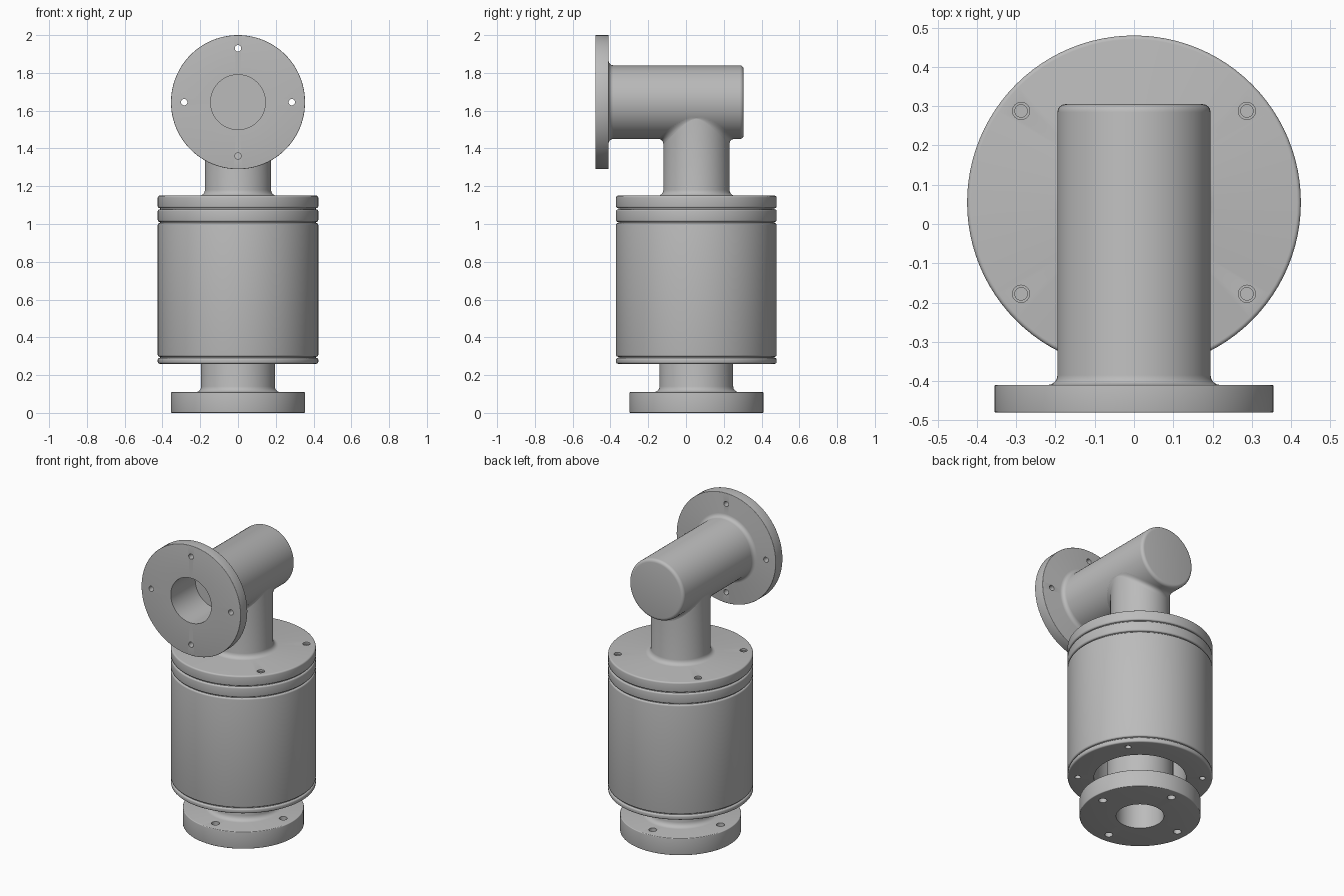
import bpy, bmesh, math
from mathutils import Vector, Matrix

cube = bpy.data.objects.get("Cube")
if cube:
    bpy.data.objects.remove(cube)

AXIS_Y = 0.055      # upright axis
PIPE_Z = 1.645      # height of the sideways pipe
NECK_R, PIPE_R = 0.175, 0.195

grey = bpy.data.materials.new("machined_grey")
grey.use_nodes = True
grey.diffuse_color = (0.5, 0.5, 0.5, 1)
grey.node_tree.nodes["Principled BSDF"].inputs["Base Color"].default_value = (0.5, 0.5, 0.5, 1)


def make_object(name, bm):
    mesh = bpy.data.meshes.new(name)
    bm.to_mesh(mesh)
    bm.free()
    obj = bpy.data.objects.new(name, mesh)
    bpy.context.collection.objects.link(obj)
    mesh.materials.append(grey)
    return obj


def rounded(profile, steps=4):
    """Round each (radius, height, fillet) corner of a profile."""
    out = []
    for i, (r, z, f) in enumerate(profile):
        p = Vector((r, z))
        if f == 0:
            out.append(p)
            continue
        a = (Vector(profile[i - 1][:2]) - p).normalized()
        b = (Vector(profile[i + 1][:2]) - p).normalized()
        centre = p + (a + b) * f
        for k in range(steps + 1):
            t = k / steps * math.pi / 2
            out.append(centre - b * f * math.cos(t) - a * f * math.sin(t))
    return out


def lathe(name, profile, matrix, sides=96):
    """Spin a profile that starts and ends on the axis."""
    bm = bmesh.new()
    verts = [bm.verts.new((p.x, 0, p.y)) for p in rounded(profile)]
    edges = [bm.edges.new(pair) for pair in zip(verts, verts[1:])]
    bmesh.ops.spin(bm, geom=verts + edges, cent=(0, 0, 0), axis=(0, 0, 1),
                   angle=math.tau, steps=sides, use_duplicate=False)
    bmesh.ops.remove_doubles(bm, verts=bm.verts, dist=1e-5)
    bmesh.ops.recalc_face_normals(bm, faces=bm.faces)
    bm.transform(matrix)
    return make_object(name, bm)


def drill(obj, angles, ring, radius, z0, z1, matrix):
    """Cut a ring of round holes between two heights."""
    bm = bmesh.new()
    for a in angles:
        t = math.radians(a)
        place = Matrix.Translation((ring * math.cos(t), ring * math.sin(t), (z0 + z1) / 2))
        bmesh.ops.create_cone(bm, cap_ends=True, segments=24, radius1=radius,
                              radius2=radius, depth=z1 - z0, matrix=matrix @ place)
    cutter = make_object(obj.name + "_cutter", bm)
    mod = obj.modifiers.new("bolt_holes", 'BOOLEAN')
    mod.operation, mod.solver, mod.object = 'DIFFERENCE', 'EXACT', cutter
    bpy.context.view_layer.objects.active = obj
    bpy.ops.object.modifier_apply(modifier=mod.name)
    bpy.data.objects.remove(cutter)


def smooth(obj):
    bpy.ops.object.select_all(action='DESELECT')
    obj.select_set(True)
    bpy.context.view_layer.objects.active = obj
    bpy.ops.object.shade_smooth_by_angle(angle=math.radians(30))


upright = Matrix.Translation((0, AXIS_Y, 0))
# local z runs from the front flange face towards the back
sideways = Matrix.Translation((0, -0.48, PIPE_Z)) @ Matrix.Rotation(-math.pi / 2, 4, 'X')
square = (0, 90, 180, 270)
splayed = (39, 141, 219, 321)

# Base flange with its blind bore and the pipe that enters the canister
base = lathe("base_flange", [
    (0, 0.25, 0), (0.14, 0.25, 0), (0.14, 0, 0), (0.355, 0, 0.005),
    (0.355, 0.11, 0.005), (0.195, 0.11, 0.03), (0.195, 0.92, 0), (0, 0.92, 0)], upright)
drill(base, square, 0.285, 0.024, -0.05, 0.2, upright)

# Canister: stacked rounded bands, open underneath, with the upper neck
R, GROOVE = 0.425, 0.413
profile = [(0, 0.9, 0), (0.27, 0.9, 0), (0.27, 0.26, 0)]
bands = [(0.26, 0.291), (0.297, 1.005), (1.011, 1.078), (1.084, 1.15)]
for low, high in bands:
    if low > bands[0][0]:
        profile.append((GROOVE, low, 0))
    profile += [(R, low, 0.01), (R, high, 0.01)]
    if high < bands[-1][1]:
        profile.append((GROOVE, high, 0))
profile += [(NECK_R, 1.15, 0.03), (NECK_R, PIPE_Z, 0), (0, PIPE_Z, 0)]
canister = lathe("canister", profile, upright)
drill(canister, splayed, 0.37, 0.022, 1.138, 1.2, upright)
drill(canister, splayed, 0.37, 0.016, 1.09, 1.2, upright)
drill(canister, splayed, 0.365, 0.018, 0.2, 0.285, upright)

# Sideways pipe with front flange and blind bore
pipe = lathe("side_pipe", [
    (0, 0.25, 0), (0.145, 0.25, 0), (0.145, 0, 0), (0.355, 0, 0.003),
    (0.355, 0.07, 0.003), (PIPE_R, 0.07, 0.025), (PIPE_R, 0.785, 0.02), (0, 0.785, 0)], sideways)
drill(pipe, square, 0.285, 0.017, -0.05, 0.15, sideways)

# Blend between the neck and the sideways pipe
bm = bmesh.new()
rings, steps = [], 5
for i in range(96):
    t = i / 96 * math.tau
    f = 0.028 * abs(math.sin(t)) + 0.001

    def on_pipe(r):
        x = r * math.cos(t)
        return Vector((x, r * math.sin(t), PIPE_Z - math.sqrt(max(PIPE_R ** 2 - x * x, 0))))
    corner, end = on_pipe(NECK_R), on_pipe(NECK_R + f)
    start = corner - Vector((0, 0, f))
    rings.append([bm.verts.new(start * (1 - s) ** 2 + corner * 2 * s * (1 - s) + end * s * s)
                  for s in (k / steps for k in range(steps + 1))])
for i, ring in enumerate(rings):
    nxt = rings[(i + 1) % len(rings)]
    for k in range(steps):
        bm.faces.new((ring[k], nxt[k], nxt[k + 1], ring[k + 1]))
bm.transform(upright)
blend = make_object("neck_blend", bm)

for obj in (base, canister, pipe, blend):
    smooth(obj)
